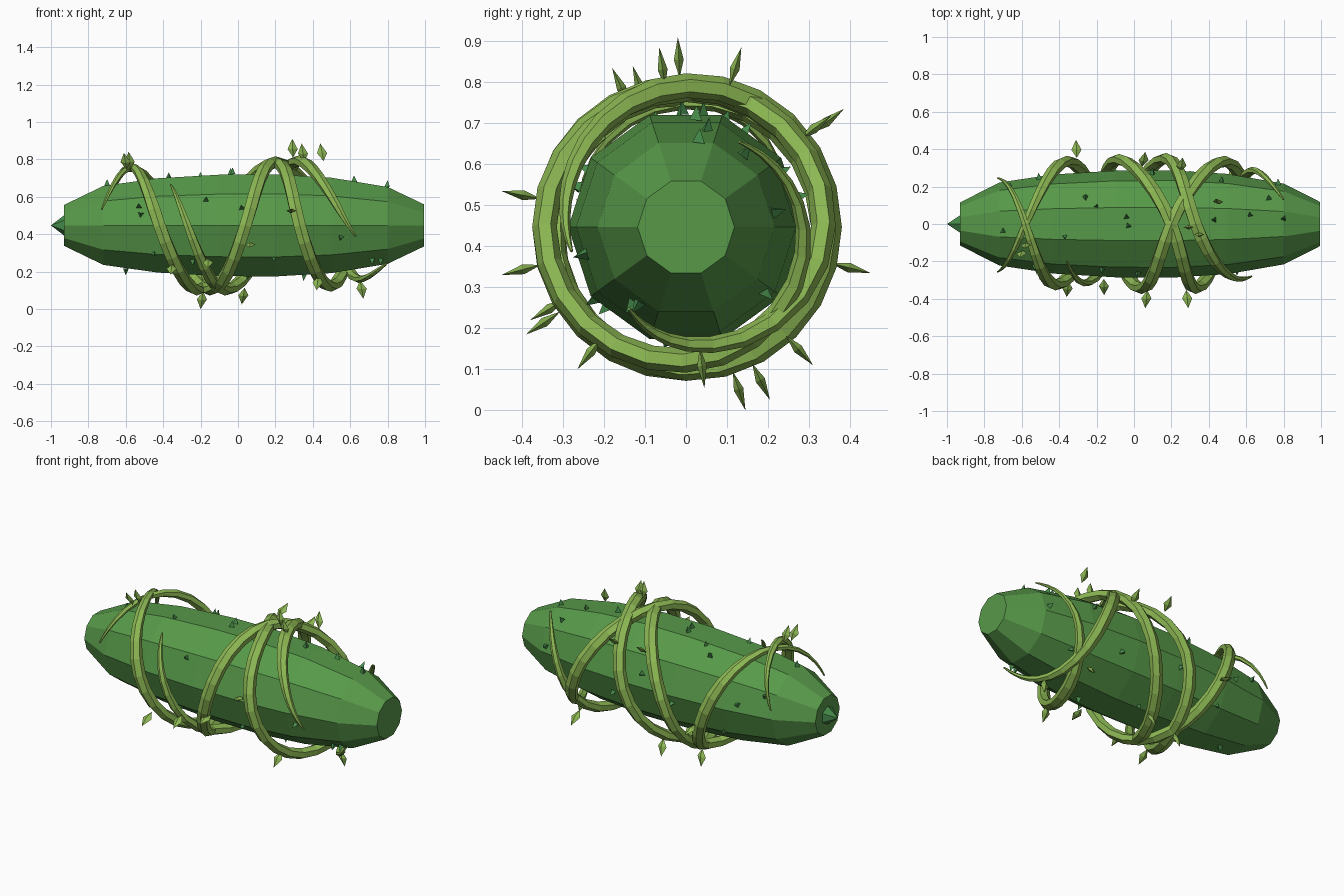
import bpy, bmesh, math, random
from mathutils import Vector

if "Cube" in bpy.data.objects:
    bpy.data.objects.remove(bpy.data.objects["Cube"])

random.seed(4)
CZ = 0.447  # height of the long axis


def srgb(r, g, b):
    return tuple(((c / 255 + 0.055) / 1.055) ** 2.4 for c in (r, g, b)) + (1,)


def material(name, *rgb):
    m = bpy.data.materials.new(name)
    m.diffuse_color = srgb(*rgb)
    m.use_nodes = True
    m.node_tree.nodes["Principled BSDF"].inputs["Base Color"].default_value = m.diffuse_color
    return m


BODY = material("body green", 87, 153, 73)
VINE = material("vine green", 140, 183, 83)
THORN = material("thorn green", 70, 140, 75)


def polar(x, deg, r):
    """Point around the axis: 0 = top, 90 = front, 180 = bottom."""
    a = math.radians(deg)
    return Vector((x, -r * math.sin(a), CZ + r * math.cos(a)))


def finish(name, bm, mat):
    bmesh.ops.recalc_face_normals(bm, faces=bm.faces)
    me = bpy.data.meshes.new(name)
    bm.to_mesh(me)
    bm.free()
    me.materials.append(mat)
    ob = bpy.data.objects.new(name, me)
    bpy.context.collection.objects.link(ob)
    return ob


def loft(bm, rings):
    """Skin a list of equal rings and cap both ends."""
    vs = [[bm.verts.new(p) for p in ring] for ring in rings]
    n = len(vs[0])
    for a, b in zip(vs, vs[1:]):
        for i in range(n):
            j = (i + 1) % n
            bm.faces.new((a[i], a[j], b[j], b[i]))
    bm.faces.new(vs[0])
    bm.faces.new(vs[-1])


# Body: ten-sided tapering log along x
PROFILE = [(-0.93, 0.115), (-0.72, 0.222), (-0.43, 0.265), (-0.1, 0.285),
           (0.2, 0.287), (0.5, 0.268), (0.8, 0.216), (0.995, 0.118)]
bm = bmesh.new()
loft(bm, [[polar(x, 18 + 36 * i, r) for i in range(10)] for x, r in PROFILE])
finish("body", bm, BODY)


def body_radius(x):
    for (x0, r0), (x1, r1) in zip(PROFILE, PROFILE[1:]):
        if x <= x1:
            return r0 + (r1 - r0) * (x - x0) / (x1 - x0)
    return PROFILE[-1][1]


# Pointed stem at the left end
bm = bmesh.new()
base = [bm.verts.new(polar(-0.925, 60 * i, 0.058)) for i in range(6)]
tip = bm.verts.new((-1.0, 0, CZ))
bm.faces.new(base)
for i in range(6):
    bm.faces.new((base[i], base[(i + 1) % 6], tip))
finish("stem_tip", bm, THORN)


# Vines: tapered hexagonal bands wound around the body
def spline(keys, t):
    i = min(int(t), len(keys) - 2)
    f = t - i
    p = [Vector(keys[min(max(k, 0), len(keys) - 1)]) for k in range(i - 1, i + 3)]
    return 0.5 * (2 * p[1] + (p[2] - p[0]) * f
                  + (2 * p[0] - 5 * p[1] + 4 * p[2] - p[3]) * f ** 2
                  + (3 * p[1] - p[0] - 3 * p[2] + p[3]) * f ** 3)


def vine(name, keys):
    steps = 6
    total = (len(keys) - 1) * steps
    pts, rads = [], []
    for k in range(total + 1):
        x, deg, r = spline(keys, k / steps)
        pts.append(polar(x, deg, r))
        rads.append(polar(0, deg, 1) - Vector((0, 0, CZ)))
    rings = []
    for k, (p, out) in enumerate(zip(pts, rads)):
        along = (pts[min(k + 1, total)] - pts[max(k - 1, 0)]).normalized()
        side = along.cross(out).normalized()
        w = min(1, 0.12 + 0.88 * min(k, total - k) / 11)
        rings.append([p + w * (side * 0.037 * math.cos(math.radians(a))
                               + out * 0.030 * math.sin(math.radians(a)))
                      for a in range(30, 390, 60)])
    bm = bmesh.new()
    loft(bm, rings)
    finish(name, bm, VINE)


# Keys: x, angle, distance from the axis
vine("vine_long_back", [
    (-0.73, 72, 0.27), (-0.58, 0, 0.305), (-0.36, -90, 0.335), (-0.15, -180, 0.345),
    (0.04, -270, 0.345), (0.2, -360, 0.34), (0.49, -450, 0.335), (0.67, -540, 0.285),
    (0.80, -575, 0.243)])
vine("vine_long_front", [
    (-0.73, -75, 0.255), (-0.58, 0, 0.315), (-0.42, 90, 0.325), (-0.22, 180, 0.345),
    (-0.08, 270, 0.345), (0.2, 360, 0.335), (0.33, 450, 0.345), (0.5, 540, 0.325),
    (0.65, 630, 0.285), (0.80, 688, 0.245)])
vine("vine_short", [
    (-0.36, 42, 0.295), (-0.27, 90, 0.315), (-0.07, 180, 0.345), (0.17, 270, 0.35),
    (0.33, 360, 0.345), (0.53, 430, 0.305), (0.63, 462, 0.285)])


# Leaves: thin diamonds standing out from the vines, given by their tips
LEAVES = [(-0.585, -0.13, 0.84), (-0.61, -0.18, 0.835), (0.29, -0.02, 0.91),
          (0.34, -0.065, 0.885), (0.44, 0.135, 0.885), (-0.31, 0.45, 0.335),
          (0.06, 0.385, 0.735), (0.26, 0.355, 0.72), (0.29, -0.45, 0.535),
          (0.06, -0.45, 0.33), (-0.16, -0.38, 0.22), (-0.36, -0.39, 0.185),
          (-0.2, 0.145, 0.0), (0.02, 0.205, 0.025), (0.42, -0.265, 0.1),
          (0.67, 0.045, 0.055), (0.54, 0.31, 0.11)]
bm = bmesh.new()
for t in LEAVES:
    t = Vector(t)
    out = Vector((0, t.y, t.z - CZ)).normalized()
    side = Vector((1, 0, 0))
    thick = out.cross(side)
    out = (out + side * random.uniform(-0.2, 0.2)).normalized()
    root = bm.verts.new(t - out * 0.1)
    end = bm.verts.new(t)
    mid = t - out * 0.055
    rim = [bm.verts.new(mid + d) for d in
           (side * 0.027, thick * 0.012, side * -0.027, thick * -0.012)]
    for i in range(4):
        bm.faces.new((rim[i], rim[(i + 1) % 4], end))
        bm.faces.new((rim[(i + 1) % 4], rim[i], root))
finish("leaves", bm, VINE)


# Thorns: small three-sided spikes on the body (x, angle)
THORNS = [(-0.7, 10), (-0.53, 65), (-0.52, 76), (-0.37, 15), (-0.2, -20), (-0.17, 60),
          (0.02, 70), (0.62, -12), (0.55, 105), (0.8, -8), (-0.45, 125), (-0.24, 135),
          (0.19, 128), (0.72, 145), (0.76, 148), (-0.03, 2), (-0.04, -8), (0.43, -5),
          (-0.26, -32), (-0.51, -80), (-0.66, -60), (0.72, -38), (0.77, -80),
          (0.47, -60), (0.1, -75), (-0.1, -100), (0.3, -110), (-0.4, -125),
          (0.6, -130), (-0.6, 180), (0.05, 200), (0.35, 170)]
bm = bmesh.new()
for x, deg in THORNS:
    r = body_radius(x) * 0.96
    foot = polar(x, deg, r)
    out = (polar(x, deg, r + 1) - foot).normalized()
    u = Vector((1, 0, 0))
    v = out.cross(u)
    spin = random.uniform(0, 2)
    rim = [bm.verts.new(foot + 0.018 * (u * math.cos(spin + a) + v * math.sin(spin + a)))
           for a in (0, 2.094, 4.189)]
    end = bm.verts.new(foot + out * 0.036)
    bm.faces.new(rim)
    for i in range(3):
        bm.faces.new((rim[i], rim[(i + 1) % 3], end))
finish("thorns", bm, THORN)
